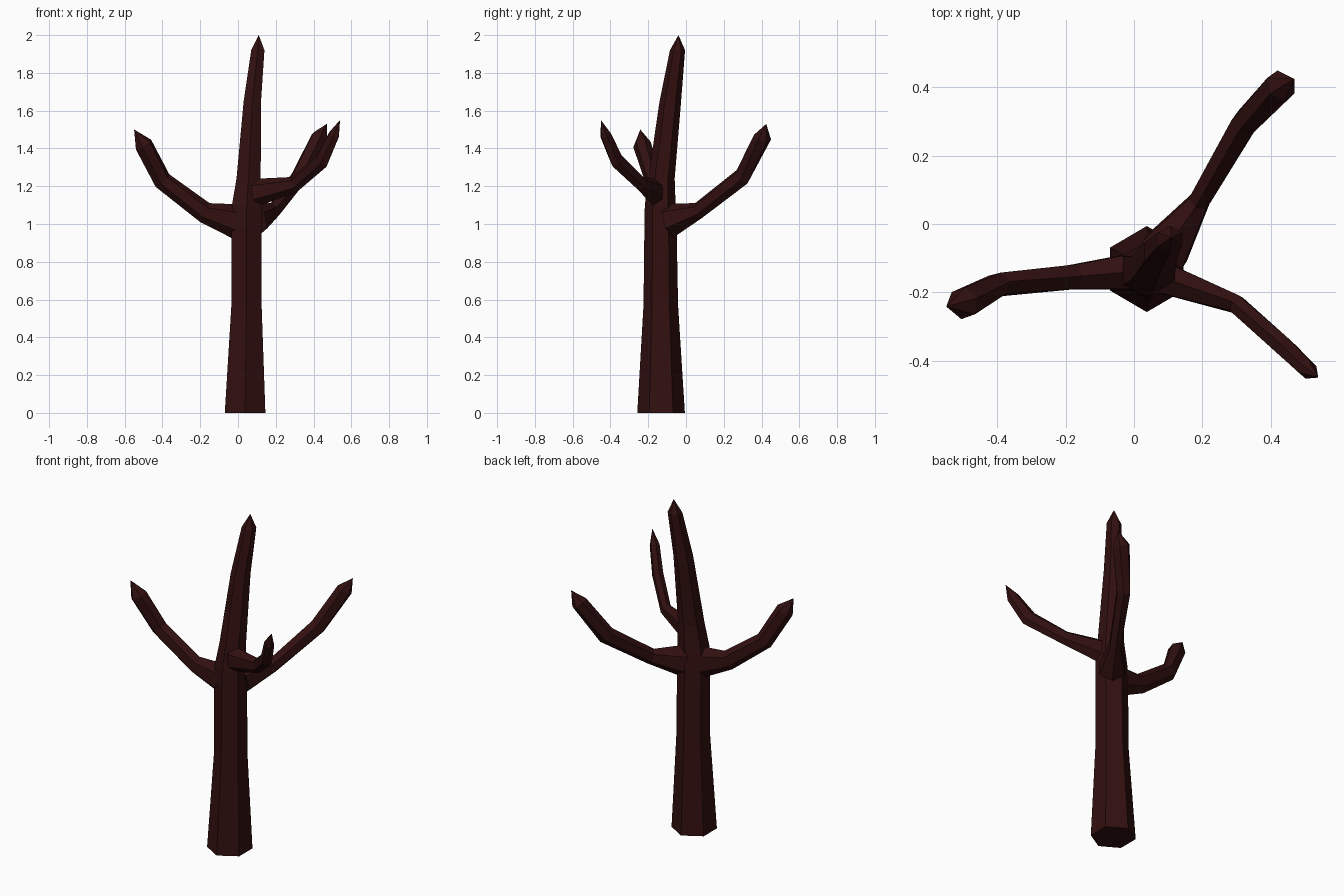
import bpy, bmesh
from math import cos, sin, pi
from mathutils import Vector

old = bpy.data.objects.get("Cube")
if old:
    bpy.data.objects.remove(old)

bark = bpy.data.materials.new("dark_red_bark")
bark.use_nodes = True
colour = (0.032, 0.005, 0.005, 1)
bark.diffuse_color = colour
bsdf = bark.node_tree.nodes["Principled BSDF"]
bsdf.inputs["Base Color"].default_value = colour
bsdf.inputs["Roughness"].default_value = 0.9

SIDES = 6


def loft(name, rings, tip):
    """Skin six-sided rings (centre, side axis, up axis) and close with a point."""
    bm = bmesh.new()
    loops = []
    for centre, side, up in rings:
        angles = [2 * pi * i / SIDES for i in range(SIDES)]
        loops.append([bm.verts.new(centre + side * sin(a) + up * cos(a)) for a in angles])
    for low, high in zip(loops, loops[1:]):
        for i in range(SIDES):
            j = (i + 1) % SIDES
            bm.faces.new((low[i], low[j], high[j], high[i]))
    bm.faces.new(loops[0])
    point = bm.verts.new(tip)
    for i in range(SIDES):
        bm.faces.new((loops[-1][i], loops[-1][(i + 1) % SIDES], point))
    bmesh.ops.recalc_face_normals(bm, faces=bm.faces)
    mesh = bpy.data.meshes.new(name)
    bm.to_mesh(mesh)
    bm.free()
    mesh.materials.append(bark)
    obj = bpy.data.objects.new(name, mesh)
    bpy.context.collection.objects.link(obj)
    return obj


def trunk(name, spans, tip):
    """Level rings given as x range, y range and height."""
    rings = []
    for x0, x1, y0, y1, z in spans:
        centre = Vector(((x0 + x1) / 2, (y0 + y1) / 2, z))
        side = Vector(((x1 - x0) / 2 / sin(pi / 3), 0, 0))
        rings.append((centre, side, Vector((0, (y1 - y0) / 2, 0))))
    loft(name, rings, tip)


def branch(name, path, radii, widths, tip):
    """Rings square to a bent path, narrower than they are tall."""
    points = [Vector(p) for p in path] + [Vector(tip)]
    rings = []
    for i, (radius, width) in enumerate(zip(radii, widths)):
        ahead = (points[i + 1] - points[i]).normalized()
        behind = (points[i] - points[i - 1]).normalized() if i else ahead
        along = (ahead + behind).normalized()
        side = along.cross(Vector((0, 0, 1))).normalized()
        up = side.cross(along)
        rings.append((points[i], side * width / sin(pi / 3), up * radius))
    loft(name, rings, tip)


# Trunk, tapering into the leaning leader
trunk("trunk", [
    (-0.07, 0.145, -0.258, -0.006, 0),
    (-0.035, 0.125, -0.225, -0.042, 0.57),
    (-0.035, 0.125, -0.22, -0.05, 1.0),
    (-0.032, 0.125, -0.218, -0.055, 1.1),
    (-0.008, 0.12, -0.2, -0.06, 1.24),
    (0.03, 0.122, -0.14, -0.026, 1.65),
    (0.07, 0.14, -0.085, -0.005, 1.92)], (0.11, -0.04, 2.0))

# Three side branches
branch("right_branch",
       [(-0.01, -0.14, 1.015), (-0.175, -0.155, 1.06),
        (-0.4, -0.178, 1.23), (-0.5, -0.232, 1.42)],
       (0.092, 0.056, 0.05, 0.05), (0.052, 0.036, 0.032, 0.042),
       (-0.55, -0.242, 1.5))

branch("back_left_branch",
       [(0.09, -0.08, 1.02), (0.19, 0.065, 1.07),
        (0.325, 0.297, 1.25), (0.43, 0.405, 1.46)],
       (0.09, 0.045, 0.05, 0.045), (0.07, 0.03, 0.036, 0.042),
       (0.47, 0.425, 1.53))

branch("front_left_branch",
       [(0.09, -0.16, 1.165), (0.3, -0.235, 1.21),
        (0.445, -0.365, 1.335), (0.507, -0.425, 1.47)],
       (0.075, 0.042, 0.045, 0.035), (0.045, 0.026, 0.027, 0.024),
       (0.54, -0.45, 1.55))
